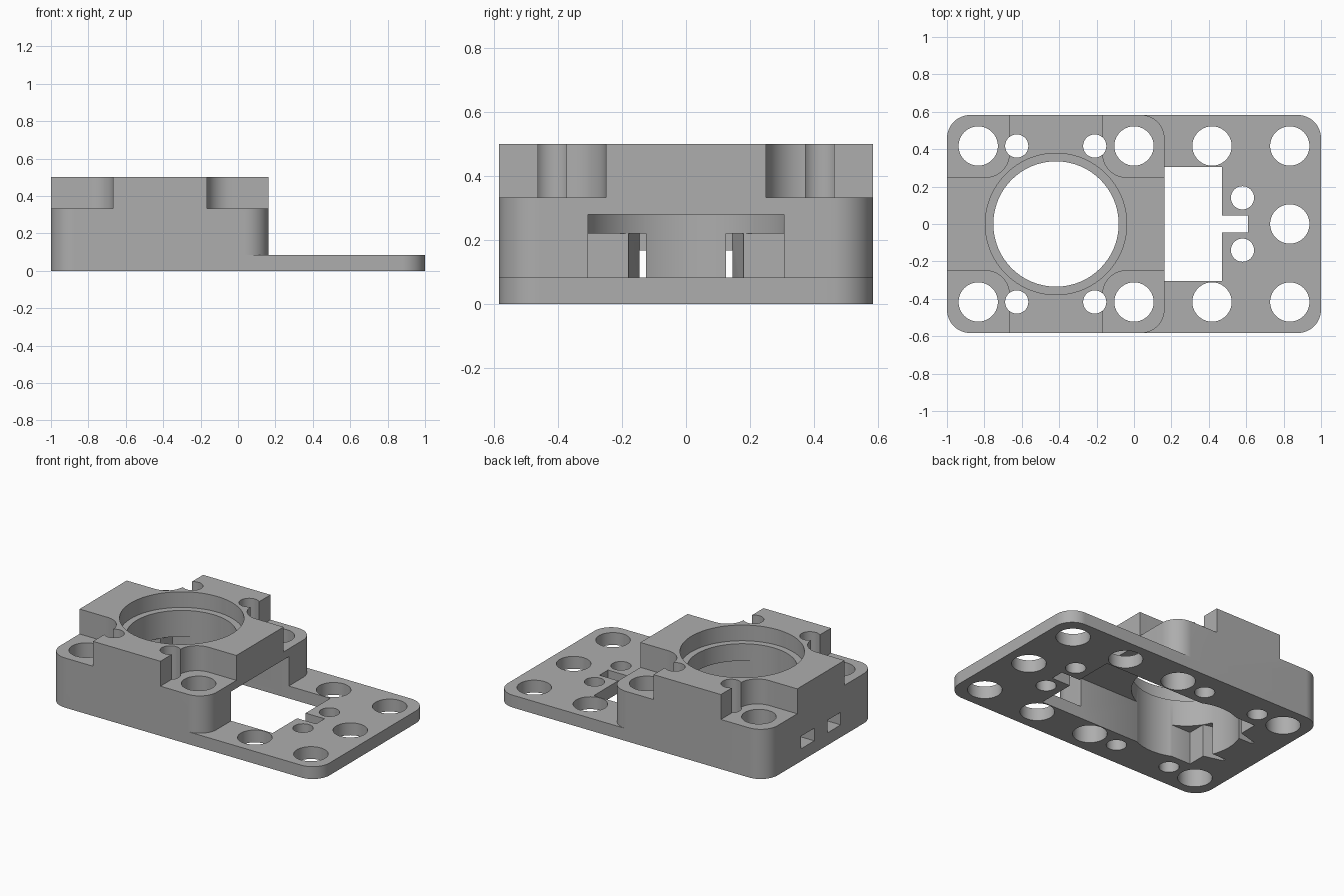
import bpy, bmesh
from math import cos, sin, pi

if "Cube" in bpy.data.objects:
    bpy.data.objects.remove(bpy.data.objects["Cube"], do_unlink=True)

grey = bpy.data.materials.new("mid grey")
grey.use_nodes = True
grey.diffuse_color = (0.42, 0.42, 0.42, 1)
grey.node_tree.nodes["Principled BSDF"].inputs["Base Color"].default_value = grey.diffuse_color


def prism(bm, points, z0, z1):
    """Extrude a closed outline from z0 up to z1."""
    face = bm.faces.new([bm.verts.new((x, y, z0)) for x, y in points])
    out = bmesh.ops.extrude_face_region(bm, geom=[face])["geom"]
    verts = [v for v in out if isinstance(v, bmesh.types.BMVert)]
    bmesh.ops.translate(bm, verts=verts, vec=(0, 0, z1 - z0))


def circle(x, y, r, n=64):
    return [(x + r * cos(2 * pi * i / n), y + r * sin(2 * pi * i / n)) for i in range(n)]


def rounded(x0, x1, y0, y1, r, corners=(0, 1, 2, 3), n=16):
    """Rectangle outline; listed corners are rounded, counted from +x +y."""
    points = []
    for k, (cx, cy) in enumerate(((x1, y1), (x0, y1), (x0, y0), (x1, y0))):
        if k not in corners:
            points.append((cx, cy))
            continue
        mx, my = cx + (-r if cx == x1 else r), cy + (-r if cy == y1 else r)
        for i in range(n + 1):
            a = (k + i / n) * pi / 2
            points.append((mx + r * cos(a), my + r * sin(a)))
    return points


def box(x0, x1, y0, y1):
    return rounded(x0, x1, y0, y1, 0, ())


def solid(name, parts):
    bm = bmesh.new()
    for points, z0, z1 in parts:
        prism(bm, points, z0, z1)
    bmesh.ops.recalc_face_normals(bm, faces=bm.faces)
    mesh = bpy.data.meshes.new(name)
    bm.to_mesh(mesh)
    bm.free()
    obj = bpy.data.objects.new(name, mesh)
    bpy.context.scene.collection.objects.link(obj)
    mesh.materials.append(grey)
    return obj


def combine(target, name, parts, operation="DIFFERENCE"):
    tool = solid(name, parts)
    mod = target.modifiers.new(name, "BOOLEAN")
    mod.object, mod.operation, mod.solver = tool, operation, "EXACT"
    bpy.context.view_layer.objects.active = target
    bpy.ops.object.modifier_apply(modifier=name)
    bpy.data.objects.remove(tool, do_unlink=True)


W, R, BORE = 0.583, 0.125, -0.417
LOW, HIGH = -0.1, 0.6

# base plate and raised housing
body = solid("mounting_body", [(rounded(-1, 1, -W, W, R), 0, 0.083)])
combine(body, "housing", [(rounded(-1, 0.163, -W, W, R), 0, 0.5)], "UNION")

# stepped corners with a rounded inner edge
combine(body, "corner_steps", [
    (rounded(-1.2, -0.667, 0.25, 0.8, R, (3,)), 0.333, HIGH),
    (rounded(-0.167, 0.3, 0.25, 0.8, R, (2,)), 0.333, HIGH),
    (rounded(-1.2, -0.667, -0.8, -0.25, R, (0,)), 0.333, HIGH),
    (rounded(-0.167, 0.3, -0.8, -0.25, R, (1,)), 0.333, HIGH)])

# lens bore and its counterbore
combine(body, "bore", [(circle(BORE, 0, 0.335, 96), LOW, HIGH)])
combine(body, "counterbore", [(circle(BORE, 0, 0.378, 96), 0.395, HIGH)])

# rectangular window, its notch and the channel into the bore
combine(body, "channel", [(box(BORE, 0.3, -0.305, 0.305), LOW, 0.28)])
combine(body, "window", [(box(0.2, 0.47, -0.305, 0.305), LOW, 0.25)])
combine(body, "window_notch", [(box(0.4, 0.61, -0.045, 0.045), LOW, 0.2)])
combine(body, "rear_pocket", [(box(-0.7, -0.3, -0.305, 0.305), LOW, 0.22)])

# tapered slots and cable tunnels through the end wall
for s in (-1, 1):
    slot = [(-0.65, 0.19), (-0.7, 0.18), (-0.83, 0.145), (-0.83, 0.125), (-0.65, 0.125)]
    combine(body, "tapered_slot", [([(x, s * y) for x, y in slot], LOW, 0.22)])
    y0, y1 = sorted((s * 0.125, s * 0.145))
    combine(body, "inner_tunnel", [(box(-0.9, -0.75, y0, y1), 0.083, 0.167)])
    y0, y1 = sorted((s * 0.07, s * 0.21))
    combine(body, "outer_tunnel", [(box(-1.1, -0.88, y0, y1), 0.083, 0.167)])

# screw holes
large = [(x, s * 0.417) for x in (-0.833, 0, 0.417, 0.833) for s in (-1, 1)] + [(0.833, 0)]
small = [(x, s * 0.417) for x in (-0.627, -0.21) for s in (-1, 1)] + [(0.58, -0.14), (0.58, 0.14)]
combine(body, "large_holes", [(circle(x, y, 0.105), LOW, HIGH) for x, y in large])
combine(body, "small_holes", [(circle(x, y, 0.062, 48), LOW, HIGH) for x, y in small])

# smooth curved walls, crisp edges
for obj in bpy.context.selected_objects:
    obj.select_set(False)
body.select_set(True)
bpy.context.view_layer.objects.active = body
bpy.ops.object.shade_smooth_by_angle(angle=pi / 6)
